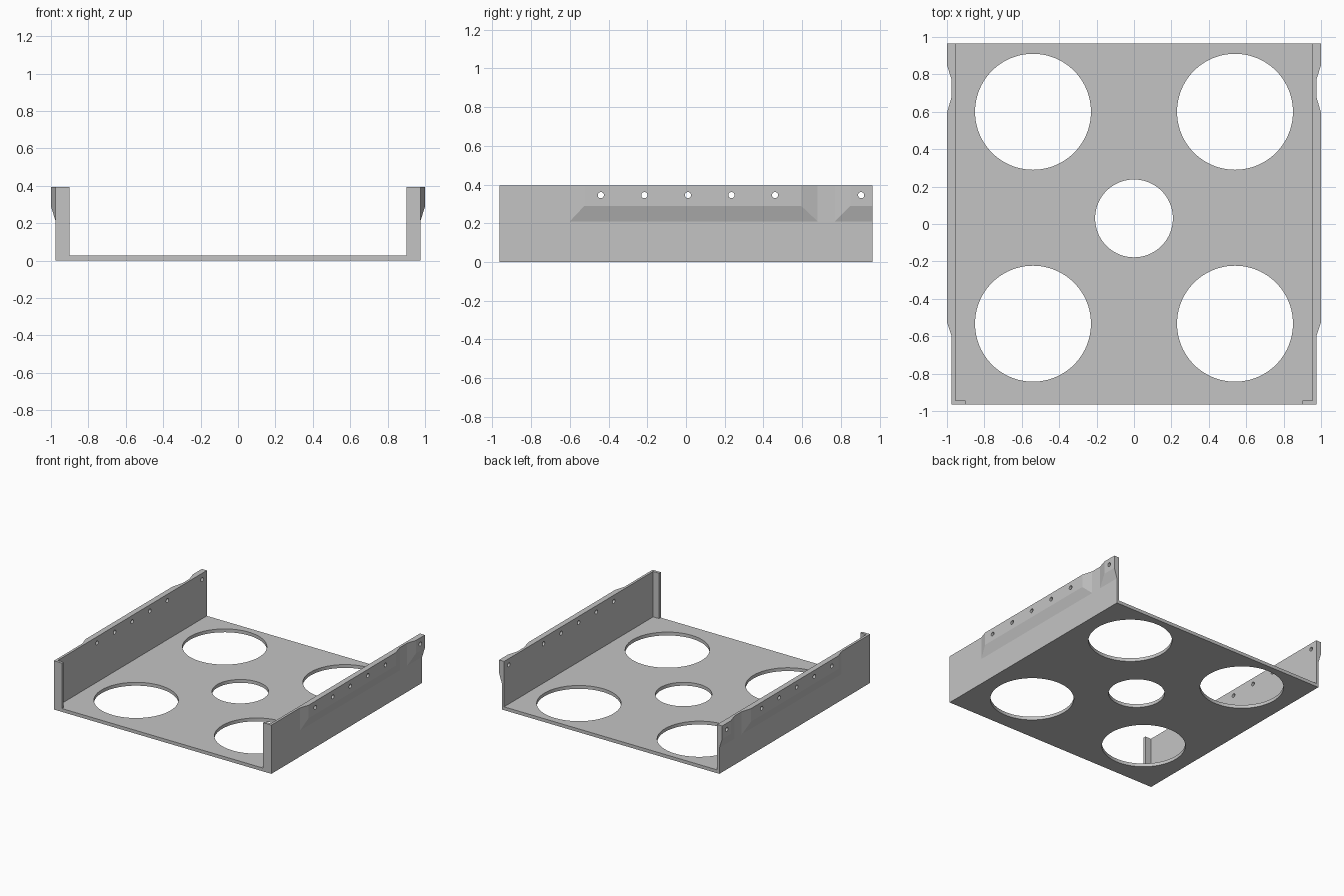
import bpy, bmesh, math
from mathutils import Matrix

cube = bpy.data.objects.get("Cube")
if cube:
    bpy.data.objects.remove(cube, do_unlink=True)

grey = bpy.data.materials.new("plain_grey")
grey.use_nodes = True
COLOUR = (0.55, 0.55, 0.55, 1)
grey.diffuse_color = COLOUR
grey.node_tree.nodes["Principled BSDF"].inputs["Base Color"].default_value = COLOUR

W, L, H = 0.975, 0.965, 0.395      # half width, half length, height
WALL, FLOOR = 0.02, 0.027          # wall and floor thickness
OUT = 1.0                          # outer face of the rails


def make_object(name, bm):
    bmesh.ops.recalc_face_normals(bm, faces=bm.faces)
    mesh = bpy.data.meshes.new(name)
    bm.to_mesh(mesh)
    bm.free()
    mesh.materials.append(grey)
    obj = bpy.data.objects.new(name, mesh)
    bpy.context.collection.objects.link(obj)
    return obj


def hull(name, points):
    bm = bmesh.new()
    for p in points:
        bm.verts.new(p)
    bmesh.ops.convex_hull(bm, input=bm.verts)
    bmesh.ops.dissolve_limit(bm, angle_limit=0.01, verts=bm.verts, edges=bm.edges)
    return make_object(name, bm)


def box(name, xs, ys, zs):
    return hull(name, [(x, y, z) for x in xs for y in ys for z in zs])


def rod(name, centre, radius, length, sides, axis="Z"):
    bm = bmesh.new()
    turn = Matrix.Rotation(math.pi / 2, 4, "Y") if axis == "X" else Matrix()
    bmesh.ops.create_cone(bm, cap_ends=True, segments=sides, radius1=radius,
                          radius2=radius, depth=length,
                          matrix=Matrix.Translation(centre) @ turn)
    return make_object(name, bm)


def combine(target, tool, operation):
    mod = target.modifiers.new(operation.lower(), "BOOLEAN")
    mod.operation, mod.solver, mod.object = operation, "EXACT", tool
    bpy.context.view_layer.objects.active = target
    bpy.ops.object.modifier_apply(modifier=mod.name)
    bpy.data.objects.remove(tool, do_unlink=True)


def rail(side, base, face):
    # Raised rail on the outside of a wall, tapering back into it
    inner = side * (W - 0.01)
    pts = [(inner, y, z) for y in base for z in (0.21, H)]
    pts += [(side * W, y, z) for y in base for z in (0.21, H)]
    pts += [(side * OUT, y, z) for y in face for z in (0.29, H)]
    return hull("rail", pts)


# Floor plate
tray = box("open_tray", (-W, W), (-L, L), (0, FLOOR))

# Side walls, front lips and rails
for s in (-1, 1):
    combine(tray, box("wall", (s * (W - WALL), s * W), (-L, L), (0, H)), "UNION")
    combine(tray, box("front_lip", (s * 0.902, s * W), (-L, -L + 0.022), (0, H)), "UNION")
    combine(tray, rail(s, (-0.6, 0.68), (-0.525, 0.595)), "UNION")
    combine(tray, rail(s, (0.77, L), (0.85, L)), "UNION")

# Round openings in the floor
openings = [(x, y, 0.31) for x in (-0.54, 0.54) for y in (-0.533, 0.6)]
for x, y, r in openings + [(0, 0.03, 0.208)]:
    combine(tray, rod("cutter", (x, y, 0), r, 0.2, 96), "DIFFERENCE")

# Screw holes along both rails
for s in (-1, 1):
    for y in (-0.44, -0.215, 0.01, 0.235, 0.46, 0.905):
        combine(tray, rod("cutter", (s * W, y, 0.345), 0.016, 0.1, 24, "X"), "DIFFERENCE")

# Smooth round cuts, sharp edges elsewhere
bpy.ops.object.select_all(action="DESELECT")
tray.select_set(True)
bpy.context.view_layer.objects.active = tray
bpy.ops.object.shade_smooth_by_angle(angle=math.radians(15))
